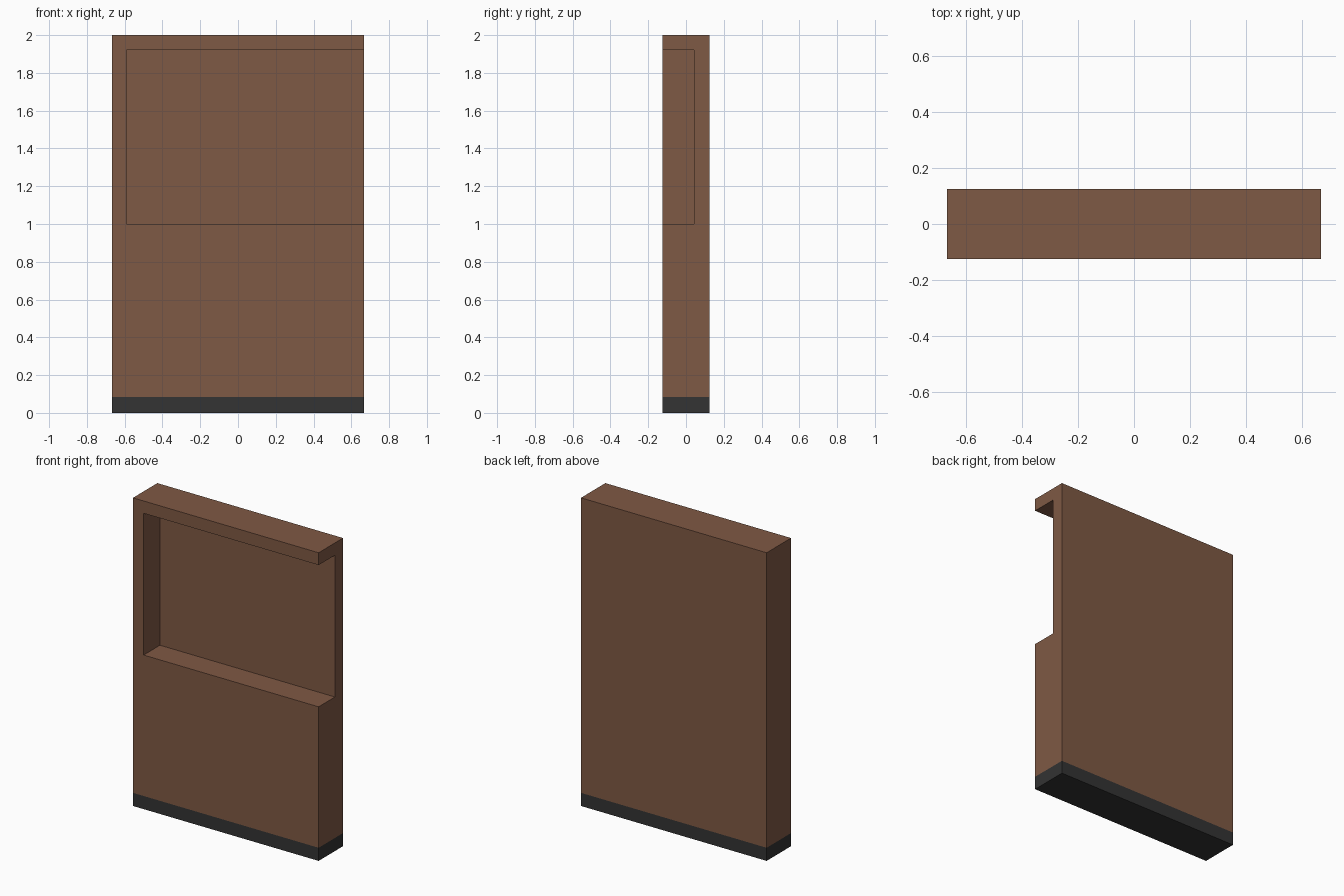
import bpy
import bmesh
from mathutils import Matrix, Vector

cube = bpy.data.objects.get("Cube")
if cube:
    bpy.data.objects.remove(cube, do_unlink=True)

WIDTH, DEPTH, HEIGHT = 1.333, 0.25, 2.0
KICK = 0.085                      # height of the dark base strip


def material(name, color):
    mat = bpy.data.materials.new(name)
    mat.use_nodes = True
    mat.diffuse_color = color
    mat.node_tree.nodes["Principled BSDF"].inputs["Base Color"].default_value = color
    return mat


def box(name, low, high):
    low, high = Vector(low), Vector(high)
    bm = bmesh.new()
    placement = Matrix.Translation((low + high) / 2) @ Matrix.Diagonal((*(high - low), 1))
    bmesh.ops.create_cube(bm, size=1, matrix=placement)
    mesh = bpy.data.meshes.new(name)
    bm.to_mesh(mesh)
    bm.free()
    obj = bpy.data.objects.new(name, mesh)
    bpy.context.collection.objects.link(obj)
    return obj


brown = material("brown", (0.212, 0.100, 0.058, 1))
charcoal = material("charcoal", (0.033, 0.033, 0.033, 1))

# Solid wall panel
panel = box("wall_panel", (-WIDTH / 2, -DEPTH / 2, 0), (WIDTH / 2, DEPTH / 2, HEIGHT))
panel.data.materials.append(brown)
panel.data.materials.append(charcoal)

# Recess, open to the front and to the left end
cutter = box("recess_cutter", (-0.59, -DEPTH, 1.0), (WIDTH, 0.042, 1.92))
cutter.hide_render = True
cut = panel.modifiers.new("recess", "BOOLEAN")
cut.operation = "DIFFERENCE"
cut.solver = "EXACT"
cut.object = cutter
bpy.context.view_layer.objects.active = panel
bpy.ops.object.modifier_apply(modifier=cut.name)
bpy.data.objects.remove(cutter, do_unlink=True)

# Dark base strip, split off by height
bm = bmesh.new()
bm.from_mesh(panel.data)
bmesh.ops.bisect_plane(bm, geom=bm.verts[:] + bm.edges[:] + bm.faces[:],
                       plane_co=(0, 0, KICK), plane_no=(0, 0, 1))
for face in bm.faces:
    face.material_index = int(face.calc_center_median().z < KICK)
    face.smooth = False
bm.to_mesh(panel.data)
bm.free()
